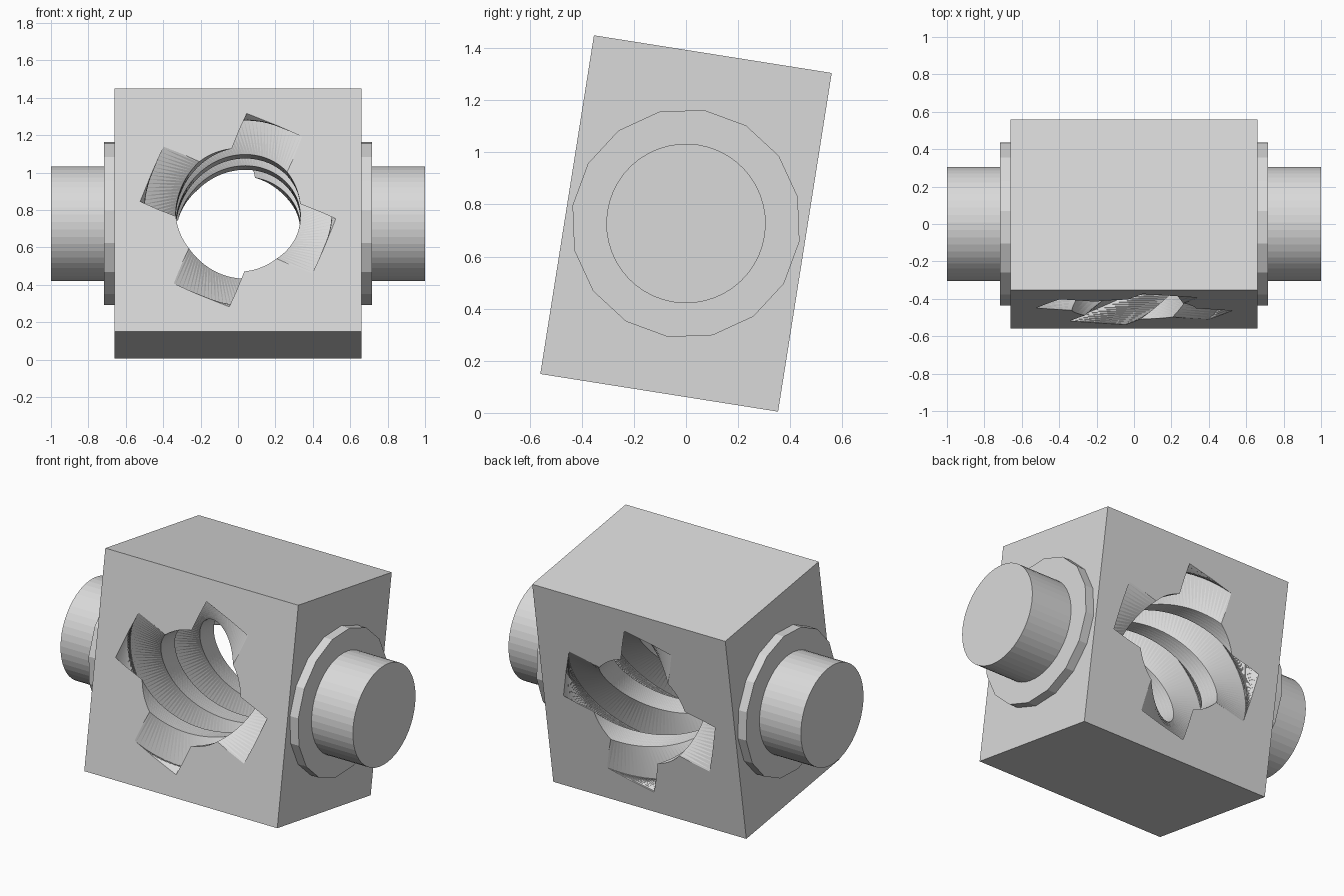
import bpy, bmesh
from math import radians, cos, sin, asin, pi
from mathutils import Matrix

cube = bpy.data.objects.get("Cube")
if cube:
    bpy.data.objects.remove(cube, do_unlink=True)

SIZE = (1.32, 0.924, 1.316)      # block width, depth, height
TILT = Matrix.Translation((0, 0, 0.727)) @ Matrix.Rotation(radians(-9), 4, 'X')

grey = bpy.data.materials.new("plain grey")
grey.use_nodes = True
grey.diffuse_color = (0.7, 0.7, 0.7, 1)
grey.node_tree.nodes["Principled BSDF"].inputs["Base Color"].default_value = grey.diffuse_color


def add_part(name, bm):
    """Turn a bmesh into a tilted grey object."""
    bmesh.ops.recalc_face_normals(bm, faces=bm.faces)
    mesh = bpy.data.meshes.new(name)
    bm.to_mesh(mesh)
    bm.free()
    mesh.materials.append(grey)
    obj = bpy.data.objects.new(name, mesh)
    obj.matrix_world = TILT
    bpy.context.collection.objects.link(obj)
    return obj


def add_disc(name, radius, sides, x0, x1):
    """Cylinder lying along x between x0 and x1."""
    bm = bmesh.new()
    place = Matrix.Translation(((x0 + x1) / 2, 0, 0)) @ Matrix.Rotation(pi / 2, 4, 'Y')
    bmesh.ops.create_cone(bm, cap_ends=True, segments=sides, radius1=radius,
                          radius2=radius, depth=abs(x1 - x0), matrix=place)
    return add_part(name, bm)


def bore_profile(radius, reach, half_width, arc_steps=5):
    """Round bore with four square slots, as (x, z) points."""
    base = asin(half_width / radius)
    points = []
    for q in range(4):
        turn = q * pi / 2
        c, s = cos(turn), sin(turn)
        for x, z in ((reach, -half_width), (reach, half_width)):
            points.append((x * c - z * s, x * s + z * c))
        for i in range(arc_steps + 1):
            a = turn + base + (pi / 2 - 2 * base) * i / arc_steps
            points.append((radius * cos(a), radius * sin(a)))
    return points


def add_twisted_cutter(profile, start, twist, slices=96, overshoot=0.04):
    """Sweep the profile through the block depth while turning it."""
    bm = bmesh.new()
    depth = SIZE[1]
    rings = []
    for i in range(slices + 1):
        t = -overshoot + (1 + 2 * overshoot) * i / slices
        a = radians(start + twist * t)
        y = depth * (t - 0.5)
        rings.append([bm.verts.new((x * cos(a) - z * sin(a), y, x * sin(a) + z * cos(a)))
                      for x, z in profile])
    n = len(profile)
    for near, far in zip(rings, rings[1:]):
        for j in range(n):
            k = (j + 1) % n
            bm.faces.new((near[j], near[k], far[k], far[j]))
    bm.faces.new(rings[0])
    bm.faces.new(rings[-1][::-1])
    bmesh.ops.triangulate(bm, faces=bm.faces)
    cutter = add_part("bore_cutter", bm)
    cutter.hide_render = True
    return cutter


# Main block
bm = bmesh.new()
bmesh.ops.create_cube(bm, size=1, matrix=Matrix.Diagonal((*SIZE, 1)))
block = add_part("block", bm)

# Twisted, slotted bore through the block
cutter = add_twisted_cutter(bore_profile(0.334, 0.5, 0.161), -23, 216)
cut = block.modifiers.new("bore", 'BOOLEAN')
cut.operation = 'DIFFERENCE'
cut.solver = 'EXACT'
cut.object = cutter
bpy.context.view_layer.objects.active = block
bpy.ops.object.modifier_apply(modifier=cut.name)
bpy.data.objects.remove(cutter, do_unlink=True)

# Collars and pins on both sides
for side, sign in (("left", 1), ("right", -1)):
    add_disc(side + "_collar", 0.441, 16, sign * 0.655, sign * 0.717)
    add_disc(side + "_pin", 0.306, 48, sign * 0.7, sign * 1.0)
